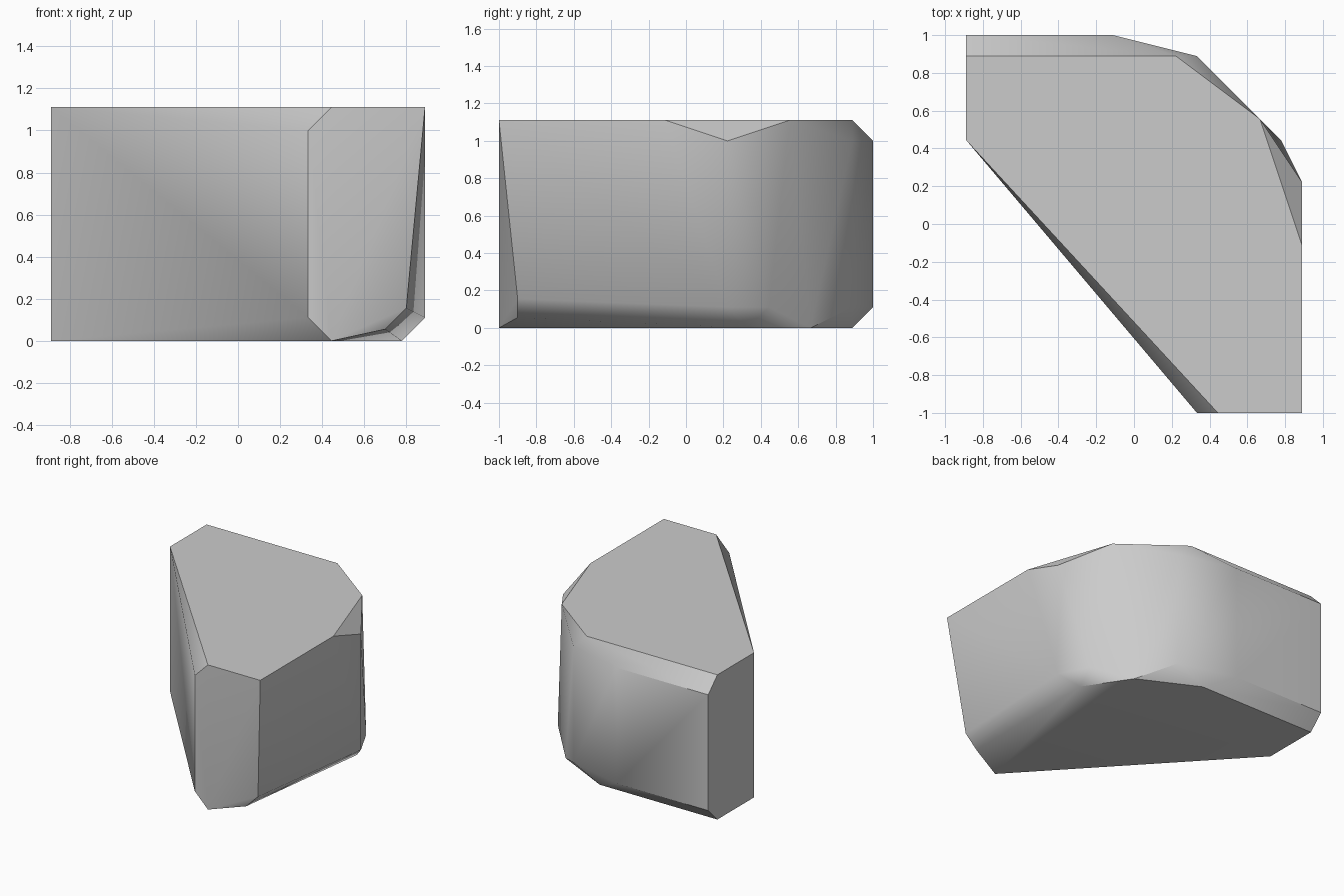
import bpy
import bmesh
import math

cube = bpy.data.objects.get("Cube")
if cube:
    bpy.data.objects.remove(cube, do_unlink=True)

# All corners sit on a grid of ninths
UNIT = 1 / 9
LOW, HIGH = 0, 10                     # ground and top planes
BEVEL_LOW, BEVEL_HIGH = 1, 9          # edges of the chamfers


def add_column(bm, x, y, *heights):
    """Add corner points stacked above one plan position."""
    for z in heights:
        bm.verts.new((x * UNIT, y * UNIT, z * UNIT))


def make_material(name, value):
    mat = bpy.data.materials.new(name)
    mat.use_nodes = True
    colour = (value, value, value, 1)
    mat.diffuse_color = colour
    shader = next(n for n in mat.node_tree.nodes if n.type == "BSDF_PRINCIPLED")
    shader.inputs["Base Color"].default_value = colour
    shader.inputs["Roughness"].default_value = 0.9
    return mat


bm = bmesh.new()

# Long diagonal front face and its chamfered end
add_column(bm, -8, 4, LOW, HIGH)
add_column(bm, 3, -9, BEVEL_LOW, BEVEL_HIGH)
add_column(bm, 4, -9, LOW, HIGH)

# Front corner, with its foot cut away
add_column(bm, 8, -9, HIGH)
add_column(bm, 7.2, -8.1, 1.4)
add_column(bm, 6.3, -8.1, 0.5)

# Side face and the rounded back corner
add_column(bm, 8, -1, HIGH)
add_column(bm, 8, 2, BEVEL_LOW, BEVEL_HIGH)
add_column(bm, 7, 3, LOW)
add_column(bm, 7, 4, BEVEL_LOW)
add_column(bm, 6, 5, HIGH)
add_column(bm, 5, 6, LOW)
add_column(bm, 3, 8, BEVEL_LOW, BEVEL_HIGH)

# Back face with chamfers above and below
add_column(bm, 2, 8, HIGH)
add_column(bm, 1, 8, LOW)
add_column(bm, -1, 9, BEVEL_LOW, BEVEL_HIGH)
add_column(bm, -8, 8, LOW, HIGH)
add_column(bm, -8, 9, BEVEL_LOW, BEVEL_HIGH)

# Wrap the corners in a solid and merge coplanar triangles
bmesh.ops.convex_hull(bm, input=bm.verts[:])
bmesh.ops.dissolve_limit(bm, angle_limit=math.radians(1),
                         verts=bm.verts[:], edges=bm.edges[:])
bmesh.ops.recalc_face_normals(bm, faces=bm.faces[:])

mesh = bpy.data.meshes.new("rock_block")
bm.to_mesh(mesh)
bm.free()
mesh.materials.append(make_material("stone grey", 0.6))

rock = bpy.data.objects.new("rock_block", mesh)
bpy.context.collection.objects.link(rock)

# Soften shallow creases, keep chamfer edges crisp
bpy.ops.object.select_all(action="DESELECT")
rock.select_set(True)
bpy.context.view_layer.objects.active = rock
bpy.ops.object.shade_smooth_by_angle(angle=math.radians(40))
